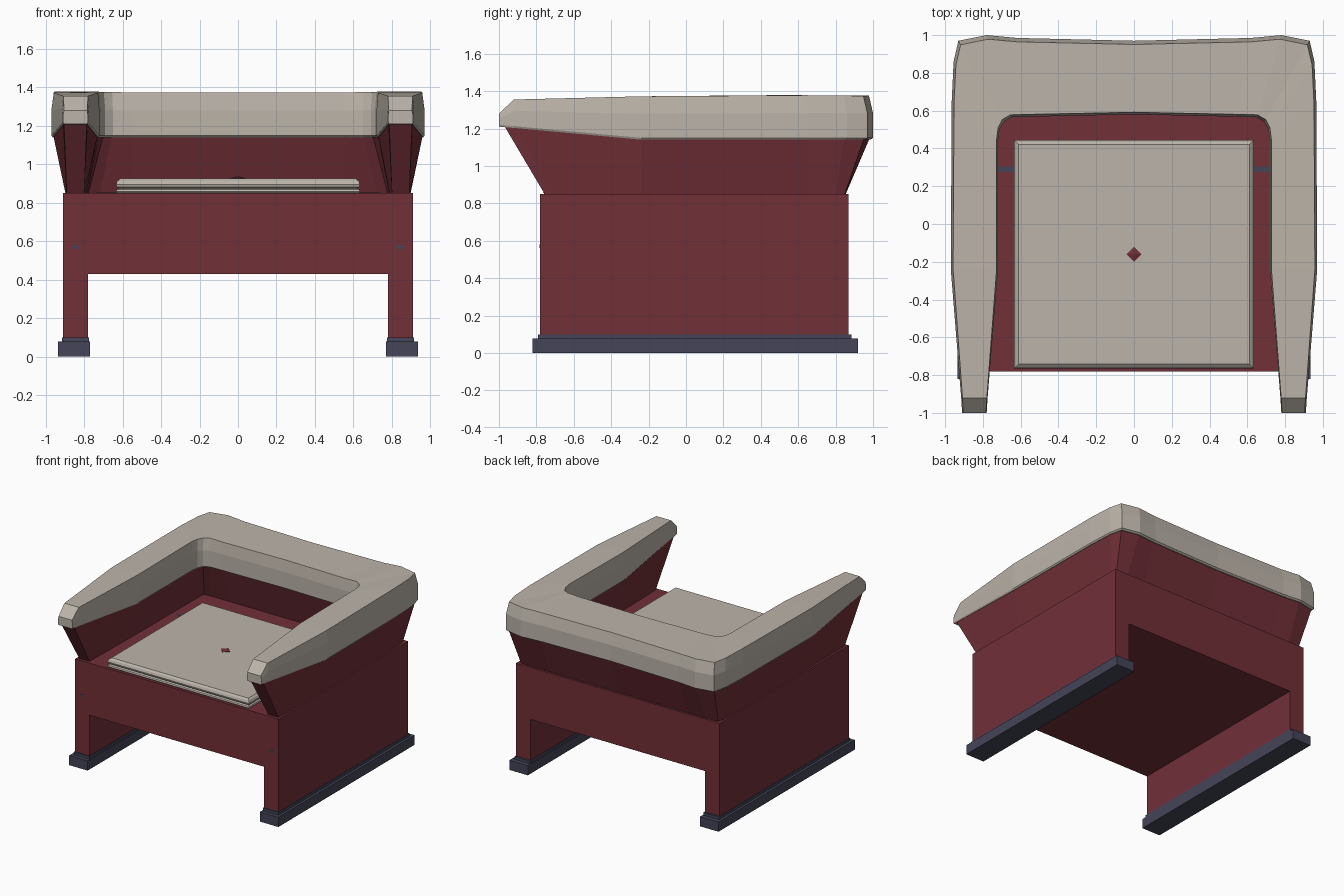
import bpy, bmesh
from mathutils import Vector

if "Cube" in bpy.data.objects:
    bpy.data.objects.remove(bpy.data.objects["Cube"])


def material(name, rgb):
    m = bpy.data.materials.new(name)
    m.diffuse_color = (*rgb, 1)
    m.use_nodes = True
    m.node_tree.nodes["Principled BSDF"].inputs["Base Color"].default_value = m.diffuse_color
    return m


BEIGE = material("beige padding", (0.50, 0.455, 0.40))
MAROON = material("maroon shell", (0.165, 0.029, 0.039))
NAVY = material("dark navy feet", (0.058, 0.058, 0.098))


def loft(name, rings, mat):
    """Skin a list of equal-sized closed rings and cap both ends."""
    bm = bmesh.new()
    vs = [[bm.verts.new(p) for p in r] for r in rings]
    n = len(rings[0])
    for a, b in zip(vs, vs[1:]):
        for i in range(n):
            j = (i + 1) % n
            bm.faces.new((a[i], a[j], b[j], b[i]))
    bm.faces.new(vs[0])
    bm.faces.new(vs[-1])
    bmesh.ops.recalc_face_normals(bm, faces=bm.faces)
    me = bpy.data.meshes.new(name)
    bm.to_mesh(me)
    bm.free()
    me.materials.append(mat)
    ob = bpy.data.objects.new(name, me)
    bpy.context.collection.objects.link(ob)
    return ob


def rect(x0, x1, y0, y1, z):
    return [(x0, y0, z), (x1, y0, z), (x1, y1, z), (x0, y1, z)]


def box(name, x0, x1, y0, y1, z0, z1, mat):
    return loft(name, [rect(x0, x1, y0, y1, z0), rect(x0, x1, y0, y1, z1)], mat)


def both_sides(half):
    """Mirror right-hand stations, the last one lying on x = 0."""
    left = [[(-x, y, z) for x, y, z in r] for r in reversed(half[:-1])]
    return half + left


# Base: an upside-down U extruded from front to back
U = [(-.91, .08), (-.91, .85), (.91, .85), (.91, .08),
     (.78, .08), (.78, .43), (-.78, .43), (-.78, .08)]
loft("base", [[(x, y, z) for x, z in U] for y in (-.78, .87)], MAROON)

# Runner feet with a small stepped top
for s, side in ((1, "right"), (-1, "left")):
    a, b = sorted((s * .77, s * .935))
    box(side + "_runner", a, b, -.82, .92, 0, .078, NAVY)
    a, b = sorted((s * .775, s * .915))
    box(side + "_runner_step", a, b, -.79, .885, .07, .10, NAVY)

# Stations round the U: outer xy, inner xy, underside z, top z
stations = [
    ((.91, -1.0), (.78, -1.0), 1.21, 1.28),
    ((.915, -.92), (.775, -.92), 1.203, 1.355),
    ((.97, -.24), (.72, -.24), 1.14, 1.372),
    ((.965, .65), (.72, .44), 1.14, 1.378),
    ((.955, .86), (.712, .50), 1.14, 1.376),
    ((.93, .97), (.69, .54), 1.14, 1.374),
    ((.78, 1.0), (.65, .565), 1.14, 1.376),
    ((.62, .985), (.55, .568), 1.14, 1.372),
    ((0, .97), (0, .58), 1.14, 1.372)]

# Padded arm and back rail
half = []
for o, i, zb, zt in stations:
    o, i = Vector(o), Vector(i)
    zm = zb + .6 * (zt - zb)
    prof = [(.03, zt), (.95, zt), (1, zm), (1, zb + .01),
            (.97, zb), (.03, zb), (0, zb + .01), (0, zm)]
    half.append([(*i.lerp(o, t), z) for t, z in prof])
loft("padded_rail", both_sides(half), BEIGE)

# Flared shell walls between base and rail: matching foot outline
foot = [((.89, -.75), (.80, -.75)), ((.892, -.70), (.80, -.70)),
        ((.895, -.24), (.79, -.24)), ((.895, .65), (.785, .55)),
        ((.892, .80), (.785, .64)), ((.88, .845), (.78, .68)),
        ((.78, .85), (.72, .685)), ((.62, .85), (.55, .685)),
        ((0, .85), (0, .685))]
half = []
for (o, i, zb, zt), (fo, fi) in zip(stations, foot):
    o, i = Vector(o), Vector(i)
    if o.y == -1:                     # tuck the front end under the rail
        o.y = i.y = -.975
    to, ti = i.lerp(o, .96), i.lerp(o, .04)
    half.append([(*fo, .84), (*to, zb + .01), (*ti, zb + .01), (*fi, .84)])
loft("shell_walls", both_sides(half), MAROON)

# Seat cushion with a piping groove and softened top edge
rings = [rect(-.63 + d, .63 - d, -.76 + d, .44 - d, z) for d, z in
         ((.005, .848), (-.004, .858), (0, .868), (.012, .874),
          (0, .882), (-.004, .895), (.003, .913), (.018, .925))]
loft("seat_cushion", rings, BEIGE)

# Diamond button in the cushion
loft("cushion_button",
     [[(r, -.16, z), (0, -.16 + r, z), (-r, -.16, z), (0, -.16 - r, z)]
      for r, z in ((.04, .92), (.04, .928), (.004, .936))], MAROON)

# Small dark fittings on the seat deck and front legs
for s, side in ((1, "right"), (-1, "left")):
    a, b = sorted((s * .60, s * .735))
    box(side + "_deck_strap", a, b, .275, .305, .848, .852, NAVY)
    a, b = sorted((s * .83, s * .86))
    box(side + "_front_fitting", a, b, -.782, -.77, .56, .58, NAVY)
